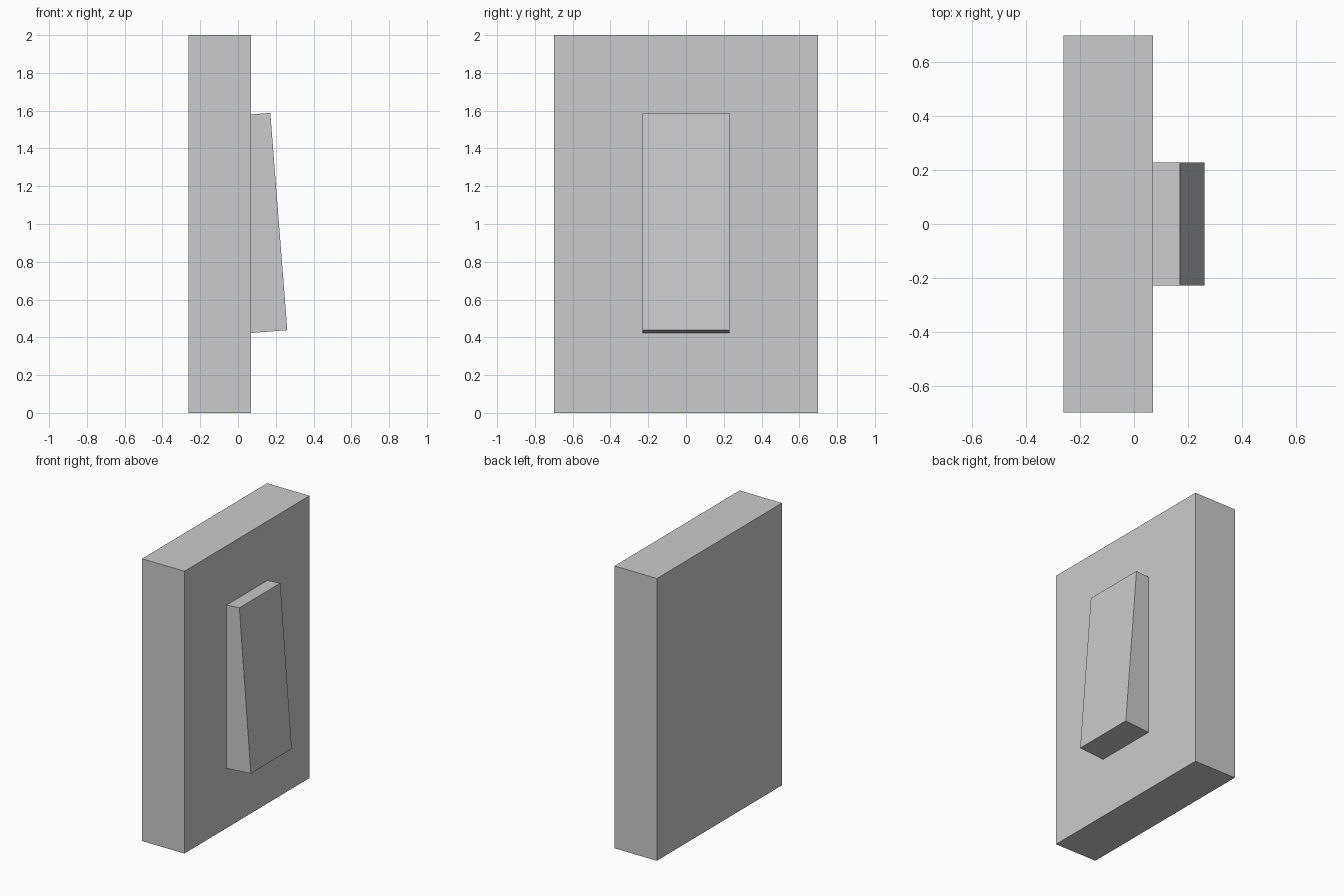
import bpy
from math import atan2, hypot
from mathutils import Vector

if "Cube" in bpy.data.objects:
    bpy.data.objects.remove(bpy.data.objects["Cube"])


def box(name, centre, size, tilt=0.0):
    bpy.ops.mesh.primitive_cube_add(size=1, location=centre, rotation=(0, tilt, 0))
    obj = bpy.context.object
    obj.name = name
    obj.scale = size
    bpy.ops.object.transform_apply(location=False, rotation=True, scale=True)
    return obj


# Wall plate
BACK, FACE = -0.262, 0.07
box("wall_plate", ((BACK + FACE) / 2, 0, 1), (FACE - BACK, 1.4, 2))

# Tilted rocker, placed by the upper and lower edges of its front face
top, bottom = Vector((0.171, 0, 1.588)), Vector((0.261, 0, 0.438))
dx, dz = bottom.x - top.x, top.z - bottom.z
normal = Vector((dz, 0, dx)).normalized()
depth = 0.3
box("rocker", (top + bottom) / 2 - normal * depth / 2,
    (depth, 0.458, hypot(dx, dz)), -atan2(dx, dz))
